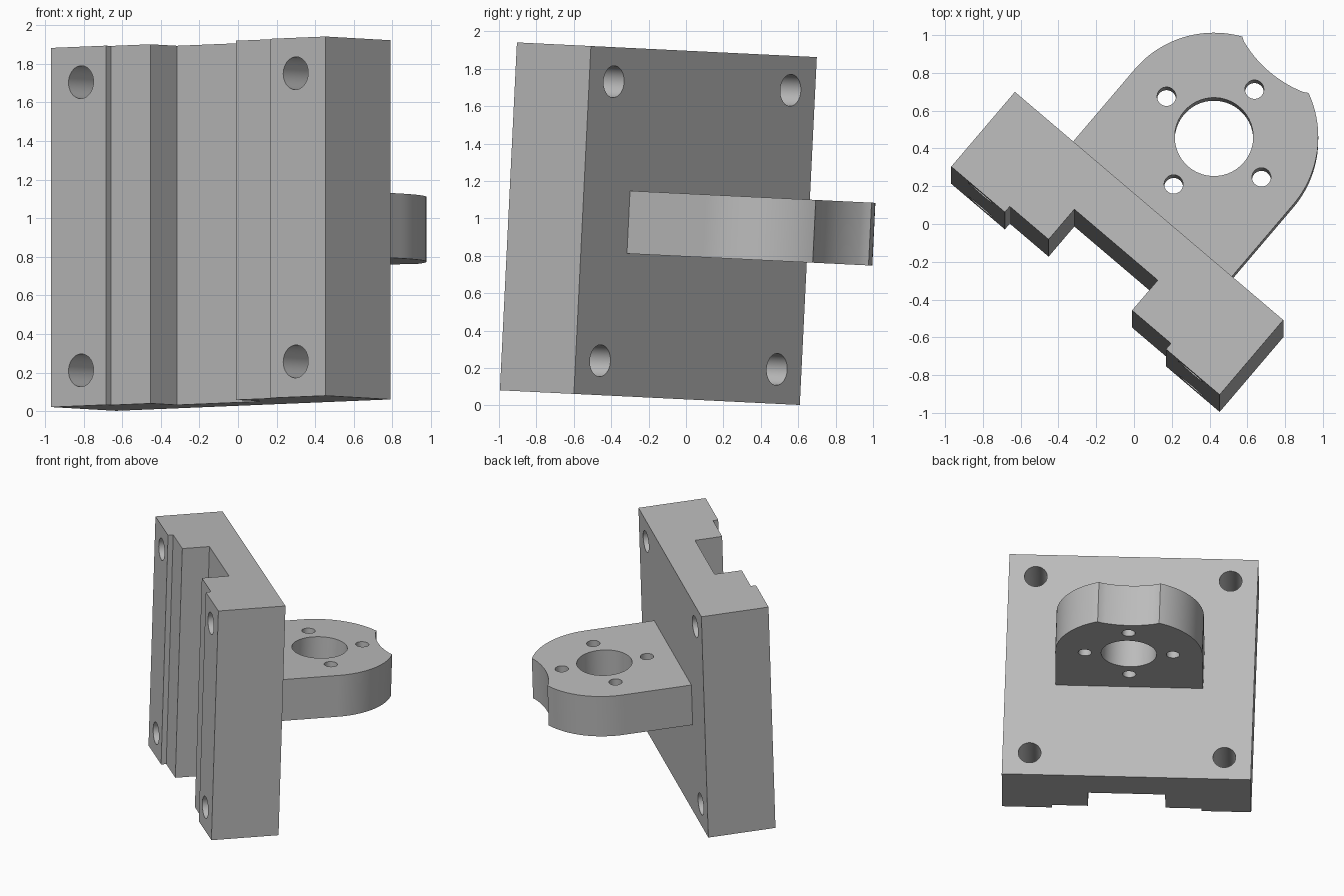
import bpy, bmesh
from math import radians, sin, cos, pi, atan2
from mathutils import Matrix, Vector

if "Cube" in bpy.data.objects:
    bpy.data.objects.remove(bpy.data.objects["Cube"], do_unlink=True)

# Placement of the whole bracket: turned sideways and leaning slightly
PLACE = (Matrix.Translation((0.08, 0.05, 0.962))
         @ Matrix.Rotation(radians(-2.8), 4, 'X')
         @ Matrix.Rotation(radians(-40.4), 4, 'Z'))

grey = bpy.data.materials.new("plain grey")
grey.use_nodes = True
COLOUR = (0.5, 0.5, 0.5, 1)
grey.diffuse_color = COLOUR
grey.node_tree.nodes["Principled BSDF"].inputs["Base Color"].default_value = COLOUR


def prism(name, outline, half_height):
    """Extrude an x-y outline symmetrically along z."""
    bm = bmesh.new()
    face = bm.faces.new([bm.verts.new((x, y, -half_height)) for x, y in outline])
    top = bmesh.ops.extrude_face_region(bm, geom=[face])["geom"]
    bmesh.ops.translate(bm, vec=(0, 0, 2 * half_height),
                        verts=[v for v in top if isinstance(v, bmesh.types.BMVert)])
    bmesh.ops.recalc_face_normals(bm, faces=bm.faces)
    mesh = bpy.data.meshes.new(name)
    bm.to_mesh(mesh)
    bm.free()
    mesh.materials.append(grey)
    obj = bpy.data.objects.new(name, mesh)
    bpy.context.collection.objects.link(obj)
    return obj


def arc(cx, cy, r, start, end, steps):
    return [(cx + r * cos(start + (end - start) * i / steps),
             cy + r * sin(start + (end - start) * i / steps)) for i in range(steps + 1)]


def drill(obj, x, y, z, radius, along_y=False):
    """Cut a round through hole."""
    cutter = prism("hole_cutter", arc(0, 0, radius, 0, 2 * pi, 48)[:-1], 1.0)
    cutter.hide_render = True
    turn = Matrix.Rotation(pi / 2, 4, 'X') if along_y else Matrix()
    cutter.matrix_world = Matrix.Translation((x, y, z)) @ turn
    bpy.context.view_layer.objects.active = obj
    mod = obj.modifiers.new("hole", 'BOOLEAN')
    mod.operation, mod.solver, mod.object = 'DIFFERENCE', 'EXACT', cutter
    bpy.ops.object.modifier_apply(modifier=mod.name)
    bpy.data.objects.remove(cutter, do_unlink=True)


# Mounting plate with a stepped channel down its front
half = [(0.29, -0.27), (0.29, -0.48), (0.56, -0.48), (0.56, -0.52),
        (0.933, -0.52), (0.933, 0)]
plate = prism("mounting_plate", half + [(-x, y) for x, y in reversed(half)], 0.931)
for sx in (-1, 1):
    for sz in (-1, 1):
        drill(plate, sx * 0.73, 0, sz * 0.747, 0.085, along_y=True)

# Rounded arm on the back, its tip scooped by a larger circle
W, CY = 0.552, 0.53
tip = atan2(0.496, 0.228)
scoop_y, scoop_r = 1.62, 0.637
scoop = atan2(CY + W * sin(tip) - scoop_y, W * cos(tip))
arm = prism("rounded_arm",
            [(-W, -0.02), (W, -0.02)]
            + arc(0, CY, W, 0, tip, 24)
            + arc(0, scoop_y, scoop_r, scoop, -pi - scoop, 16)[1:-1]
            + arc(0, CY, W, pi - tip, pi, 24), 0.168)
drill(arm, 0, CY, 0, 0.208)
for dx, dy in ((1, 0), (-1, 0), (0, 1), (0, -1)):
    drill(arm, dx * 0.33, CY + dy * 0.33, 0, 0.05)

# Place the parts and smooth the curved walls only
bpy.ops.object.select_all(action='DESELECT')
for obj in (plate, arm):
    obj.matrix_world = PLACE
    obj.select_set(True)
bpy.context.view_layer.objects.active = plate
bpy.ops.object.shade_smooth_by_angle(angle=radians(25))
